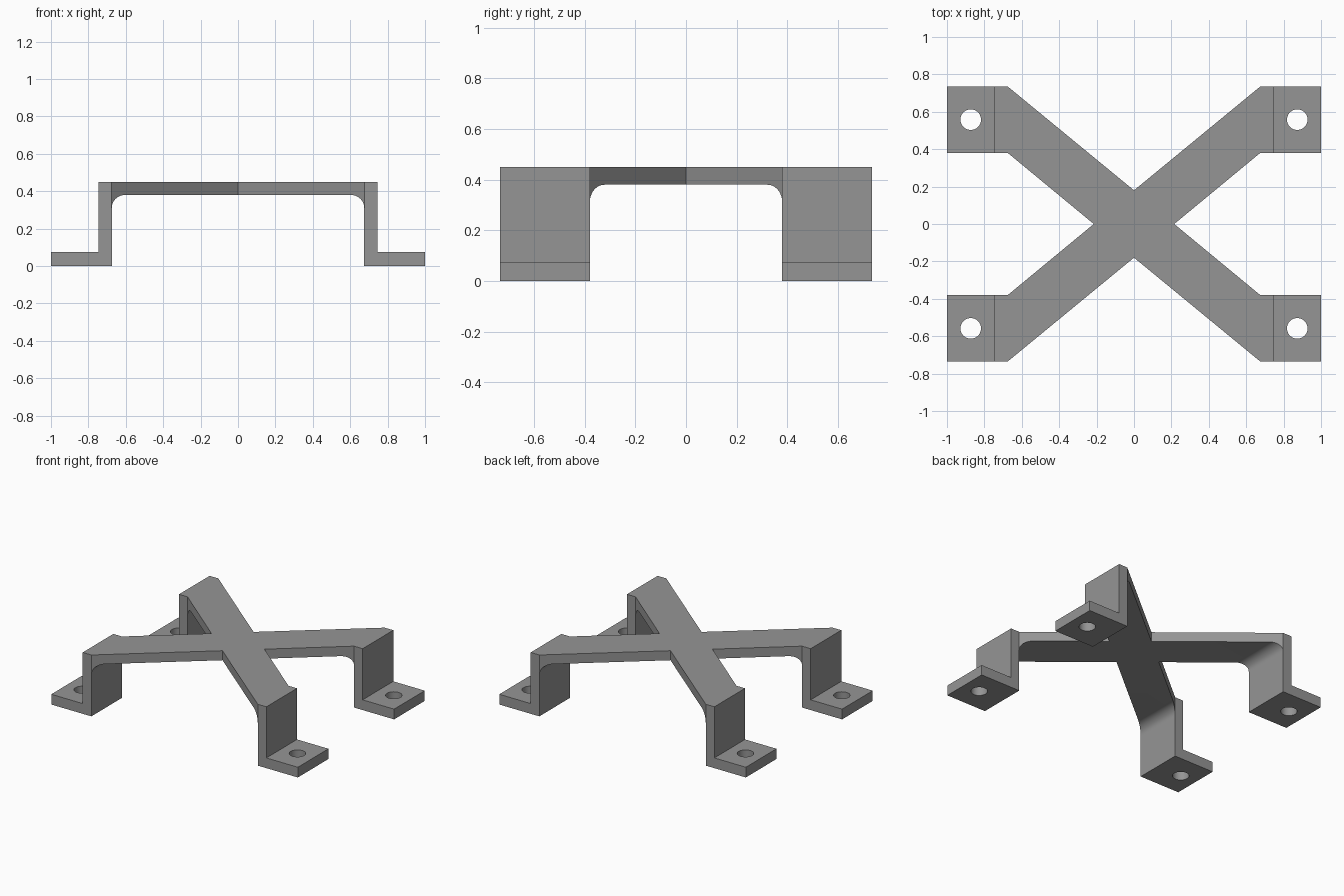
import bpy, bmesh, math
from mathutils import Vector

if "Cube" in bpy.data.objects:
    bpy.data.objects.remove(bpy.data.objects["Cube"])

grey = bpy.data.materials.new("mid_grey")
grey.diffuse_color = (0.30, 0.30, 0.30, 1)
grey.use_nodes = True
grey.node_tree.nodes["Principled BSDF"].inputs["Base Color"].default_value = grey.diffuse_color


def prism(name, points, sweep):
    """Solid made by sweeping a closed outline along a vector."""
    bm = bmesh.new()
    face = bm.faces.new([bm.verts.new(p) for p in points])
    res = bmesh.ops.extrude_face_region(bm, geom=[face])
    moved = [g for g in res["geom"] if isinstance(g, bmesh.types.BMVert)]
    bmesh.ops.translate(bm, vec=Vector(sweep), verts=moved)
    bmesh.ops.recalc_face_normals(bm, faces=bm.faces)
    mesh = bpy.data.meshes.new(name)
    bm.to_mesh(mesh)
    bm.free()
    mesh.materials.append(grey)
    obj = bpy.data.objects.new(name, mesh)
    bpy.context.collection.objects.link(obj)
    return obj


def boolean(target, tool, operation):
    """Apply a boolean, then drop the tool object."""
    bpy.ops.object.select_all(action='DESELECT')
    bpy.context.view_layer.objects.active = target
    target.select_set(True)
    mod = target.modifiers.new(operation, 'BOOLEAN')
    mod.operation, mod.object, mod.solver = operation, tool, 'EXACT'
    bpy.ops.object.modifier_apply(modifier=mod.name)
    bpy.data.objects.remove(tool, do_unlink=True)


# Main sizes
LEG_IN, LEG_OUT = 0.675, 0.745
FOOT, UNDER, TOP = 0.075, 0.38, 0.45
FILLET = 0.07

# Side profile: feet, legs, and crossbar with rounded inner corners
half = [(0.0, TOP), (LEG_OUT, TOP), (LEG_OUT, FOOT), (1.0, FOOT),
        (1.0, 0.0), (LEG_IN, 0.0)]
for i in range(13):
    a = math.pi / 2 * i / 12
    half.append((LEG_IN - FILLET + FILLET * math.cos(a),
                 UNDER - FILLET + FILLET * math.sin(a)))
outline = half + [(-x, z) for x, z in reversed(half[1:])]
bracket = prism("cross_bracket", [(x, -1, z) for x, z in outline], (0, 2, 0))

# Plan outline: X-shaped arms ending in straight feet
quarter = [(0.0, 0.18), (LEG_IN, 0.735), (1.1, 0.735), (1.1, 0.38),
           (LEG_IN, 0.38), (0.215, 0.0)]
right = quarter + [(x, -y) for x, y in reversed(quarter[:-1])]
plan = right + [(-x, y) for x, y in reversed(right[1:-1])]
boolean(bracket, prism("plan_cutter", [(x, y, -0.1) for x, y in plan],
                       (0, 0, 0.7)), 'INTERSECT')

# Screw hole through each foot
for sx in (-1, 1):
    for sy in (-1, 1):
        ring = [(sx * 0.873 + 0.055 * math.cos(2 * math.pi * i / 40),
                 sy * 0.558 + 0.055 * math.sin(2 * math.pi * i / 40), -0.05)
                for i in range(40)]
        boolean(bracket, prism("hole_cutter", ring, (0, 0, 0.2)), 'DIFFERENCE')

# Smooth fillets and holes, sharp edges elsewhere
bpy.ops.object.select_all(action='DESELECT')
bracket.select_set(True)
bpy.context.view_layer.objects.active = bracket
bpy.ops.object.shade_smooth_by_angle(angle=math.radians(30))
